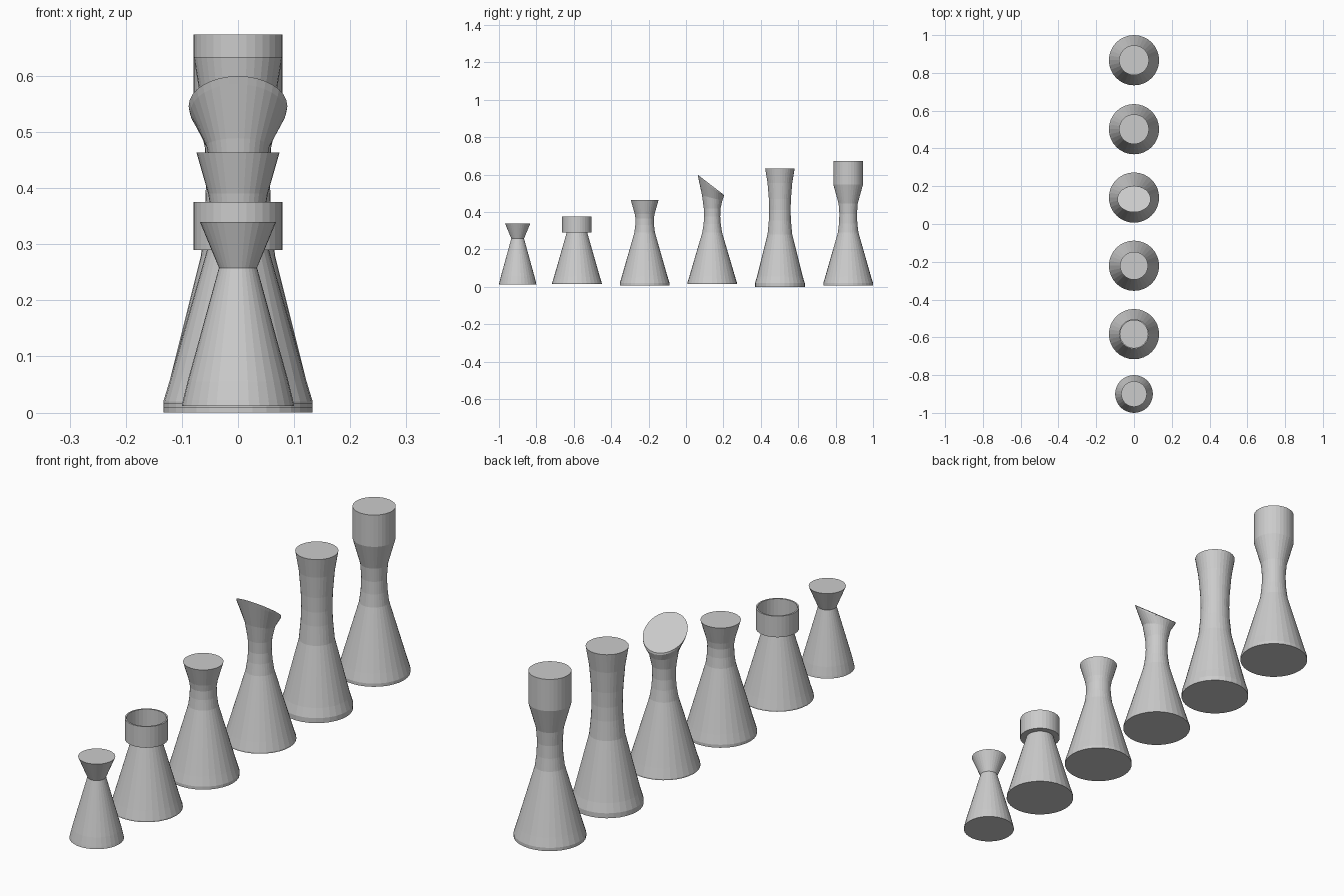
import bpy, bmesh
from math import sin, cos, pi

if "Cube" in bpy.data.objects:
    bpy.data.objects.remove(bpy.data.objects["Cube"])

SIDES = 32


def turned(name, y, profile):
    """Closed lathe form. Profile rows: radius, height, optional ring tilt and y shift."""
    bm = bmesh.new()
    rings = []
    for row in profile:
        r, z, tilt, dy = (tuple(row) + (0, 0))[:4]
        ring = []
        for i in range(SIDES):
            a = 2 * pi * i / SIDES
            ring.append(bm.verts.new((r * cos(a),
                                      r * sin(a) * cos(tilt) + dy,
                                      z - r * sin(a) * sin(tilt))))
        rings.append(ring)
    for low, high in zip(rings, rings[1:]):
        for i in range(SIDES):
            j = (i + 1) % SIDES
            bm.faces.new((low[i], low[j], high[j], high[i]))
    bm.faces.new(rings[0][::-1])
    bm.faces.new(rings[-1])
    mesh = bpy.data.meshes.new(name)
    bm.to_mesh(mesh)
    bm.free()
    obj = bpy.data.objects.new(name, mesh)
    obj.location.y = y
    bpy.context.collection.objects.link(obj)
    return obj


def foot(z):
    """Shared rim at the bottom of the large pieces."""
    return [(0.133, z), (0.133, 0.02), (0.122, 0.056)]


# Pawn: small cone with a flared cap
turned("pawn", -0.9, [(0.1, 0.012), (0.098, 0.022), (0.09, 0.055),
                      (0.034, 0.258), (0.068, 0.34)])

# Rook: cone carrying a hollow cup
turned("rook", -0.583, foot(0.015) + [
    (0.055, 0.29), (0.079, 0.29), (0.079, 0.375),
    (0.073, 0.375), (0.073, 0.305)])

# Knight: waisted body with a flared top
turned("knight", -0.221, foot(0.008) + [
    (0.055, 0.29), (0.05, 0.33), (0.049, 0.365), (0.053, 0.39), (0.074, 0.463)])

# Bishop: waisted body with a slanted round top
turned("bishop", 0.14, foot(0.015) + [
    (0.053, 0.29), (0.046, 0.335), (0.043, 0.375), (0.045, 0.42),
    (0.056, 0.475, 0.25), (0.085, 0.535, 0.63, -0.006), (0.088, 0.546, 0.655, -0.008)])

# Queen: tall, wide waisted column
turned("queen", 0.502, foot(0.0) + [
    (0.066, 0.28), (0.059, 0.355), (0.057, 0.41), (0.059, 0.47),
    (0.066, 0.555), (0.079, 0.634)])

# King: tallest, with a cylindrical head
turned("king", 0.867, foot(0.007) + [
    (0.055, 0.29), (0.049, 0.34), (0.047, 0.39), (0.051, 0.445),
    (0.079, 0.546), (0.079, 0.674)])
